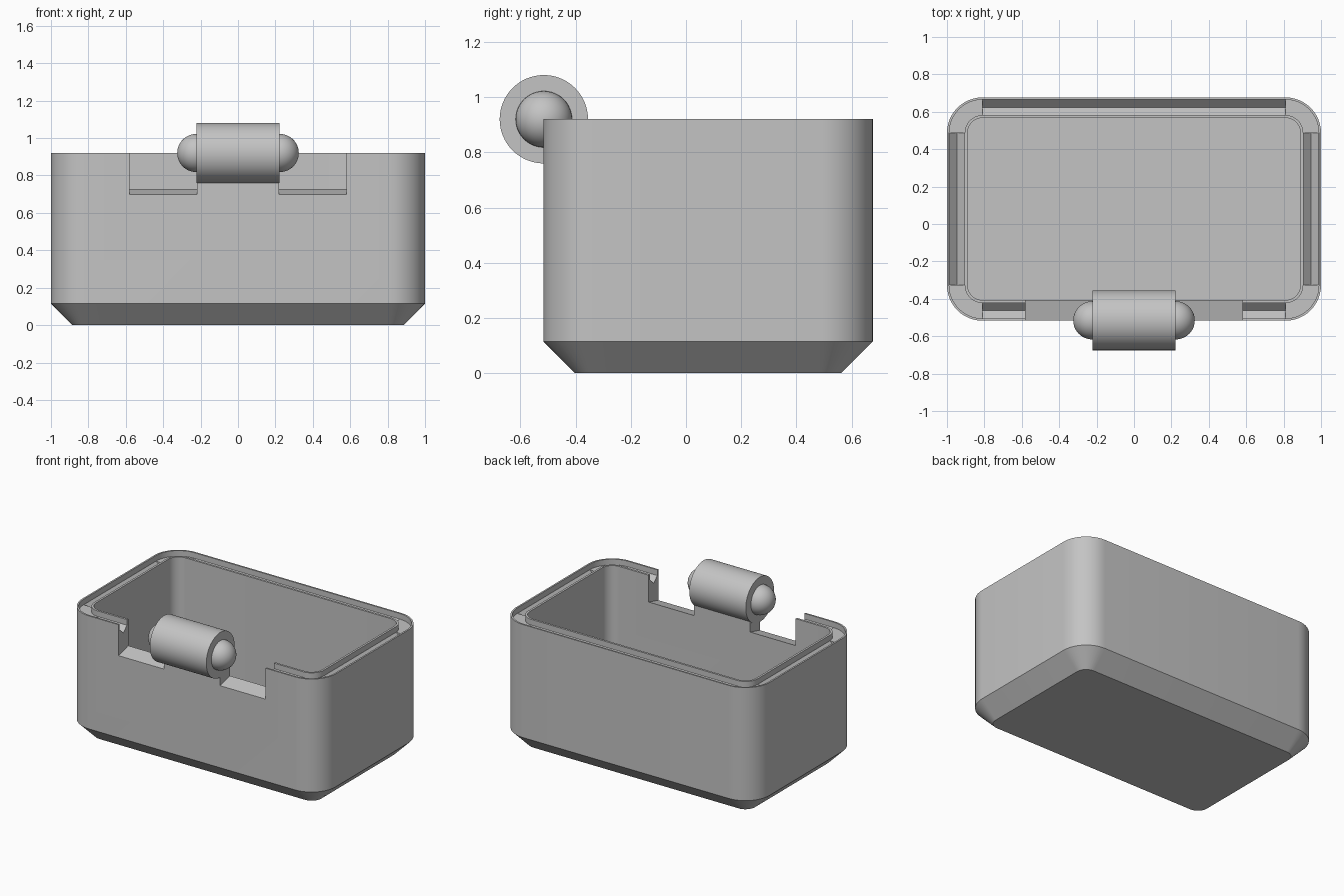
import bpy, bmesh, math
from mathutils import Matrix, Vector

cube = bpy.data.objects.get("Cube")
if cube:
    bpy.data.objects.remove(cube, do_unlink=True)

grey = bpy.data.materials.new("plain_grey")
grey.use_nodes = True
grey.diffuse_color = (0.55, 0.55, 0.55, 1)
grey.node_tree.nodes["Principled BSDF"].inputs["Base Color"].default_value = (0.55, 0.55, 0.55, 1)

CENTRE_Y, HALF_X, HALF_Y, RADIUS = 0.08, 1.0, 0.597, 0.19
TOP, LEDGE = 0.92, 0.88
HINGE = Vector((0, -0.515, TOP))


def make_object(name, bm):
    bmesh.ops.recalc_face_normals(bm, faces=bm.faces)
    mesh = bpy.data.meshes.new(name)
    bm.to_mesh(mesh)
    bm.free()
    mesh.materials.append(grey)
    obj = bpy.data.objects.new(name, mesh)
    bpy.context.collection.objects.link(obj)
    return obj


def smooth(obj, degrees=30):
    bpy.ops.object.select_all(action="DESELECT")
    obj.select_set(True)
    bpy.context.view_layer.objects.active = obj
    bpy.ops.object.shade_smooth_by_angle(angle=math.radians(degrees))


def rounded_ring(bm, inset, z, steps=12):
    r = RADIUS - inset
    ring = []
    for quarter, (sx, sy) in enumerate([(1, 1), (-1, 1), (-1, -1), (1, -1)]):
        for i in range(steps + 1):
            a = (quarter + i / steps) * math.pi / 2
            x = sx * (HALF_X - RADIUS) + r * math.cos(a)
            y = sy * (HALF_Y - RADIUS) + r * math.sin(a)
            ring.append(bm.verts.new((x, y + CENTRE_Y, z)))
    return ring


def prism(name, profile, half_length, matrix):
    """Extrude a (y, z) profile along x, then place it."""
    bm = bmesh.new()
    ends = [[bm.verts.new((s * half_length, y, z)) for y, z in profile] for s in (-1, 1)]
    for end in ends:
        bm.faces.new(end)
    n = len(profile)
    for i in range(n):
        j = (i + 1) % n
        bm.faces.new((ends[0][i], ends[0][j], ends[1][j], ends[1][i]))
    bm.transform(matrix)
    return make_object(name, bm)


# Box: one wall profile swept round a rounded rectangle
wall = [(0.115, 0), (0, 0.115), (0, TOP), (0.012, TOP), (0.012, LEDGE),
        (0.095, LEDGE), (0.095, TOP), (0.11, TOP), (0.11, 0.115)]
bm = bmesh.new()
rings = [rounded_ring(bm, inset, z) for inset, z in wall]
for a, b in zip(rings, rings[1:]):
    for i in range(len(a)):
        j = (i + 1) % len(a)
        bm.faces.new((a[i], a[j], b[j], b[i]))
bm.faces.new(rings[0])
bm.faces.new(rings[-1])
box = make_object("box", bm)

# Cutters: two sloped hinge notches and four V grooves in the ledge
cutters = []
notch = [(-0.63, 0.67), (-0.4, 0.73), (-0.3, 0.756), (-0.3, 1.1), (-0.63, 1.1)]
for side in (-1, 1):
    cutters.append(prism("notch_cutter", notch, 0.18, Matrix.Translation((side * 0.4, 0, 0))))

groove = [(-0.041, LEDGE), (0, LEDGE - 0.041), (0.041, LEDGE), (0, LEDGE + 0.02)]
MIDDLE = 0.0535
for k in range(4):
    along, across = (HALF_X, HALF_Y) if k % 2 == 0 else (HALF_Y, HALF_X)
    place = (Matrix.Translation((0, CENTRE_Y, 0)) @ Matrix.Rotation(k * math.pi / 2, 4, "Z")
             @ Matrix.Translation((0, across - MIDDLE, 0)))
    cutters.append(prism("groove_cutter", groove, along - RADIUS, place))

for cutter in cutters:
    cutter.hide_render = True
    mod = box.modifiers.new("cut", "BOOLEAN")
    mod.operation, mod.solver, mod.object = "DIFFERENCE", "EXACT", cutter
bpy.context.view_layer.update()
cut_mesh = bpy.data.meshes.new_from_object(box.evaluated_get(bpy.context.evaluated_depsgraph_get()))
box.modifiers.clear()
box.data = cut_mesh
for cutter in cutters:
    bpy.data.objects.remove(cutter, do_unlink=True)
smooth(box)

# Hinge barrel
SIDEWAYS = Matrix.Translation(HINGE) @ Matrix.Rotation(math.pi / 2, 4, "Y")
bm = bmesh.new()
bmesh.ops.create_cone(bm, cap_ends=True, segments=64, radius1=0.16, radius2=0.16,
                      depth=0.445, matrix=SIDEWAYS)
smooth(make_object("hinge_barrel", bm))

# Rounded hinge pins on both ends
for side, label in ((1, "left"), (-1, "right")):
    bm = bmesh.new()
    bmesh.ops.create_uvsphere(bm, u_segments=48, v_segments=24, radius=0.102,
                              matrix=Matrix.Translation((side * 0.223, 0, 0)) @ SIDEWAYS)
    smooth(make_object(label + "_hinge_pin", bm))
